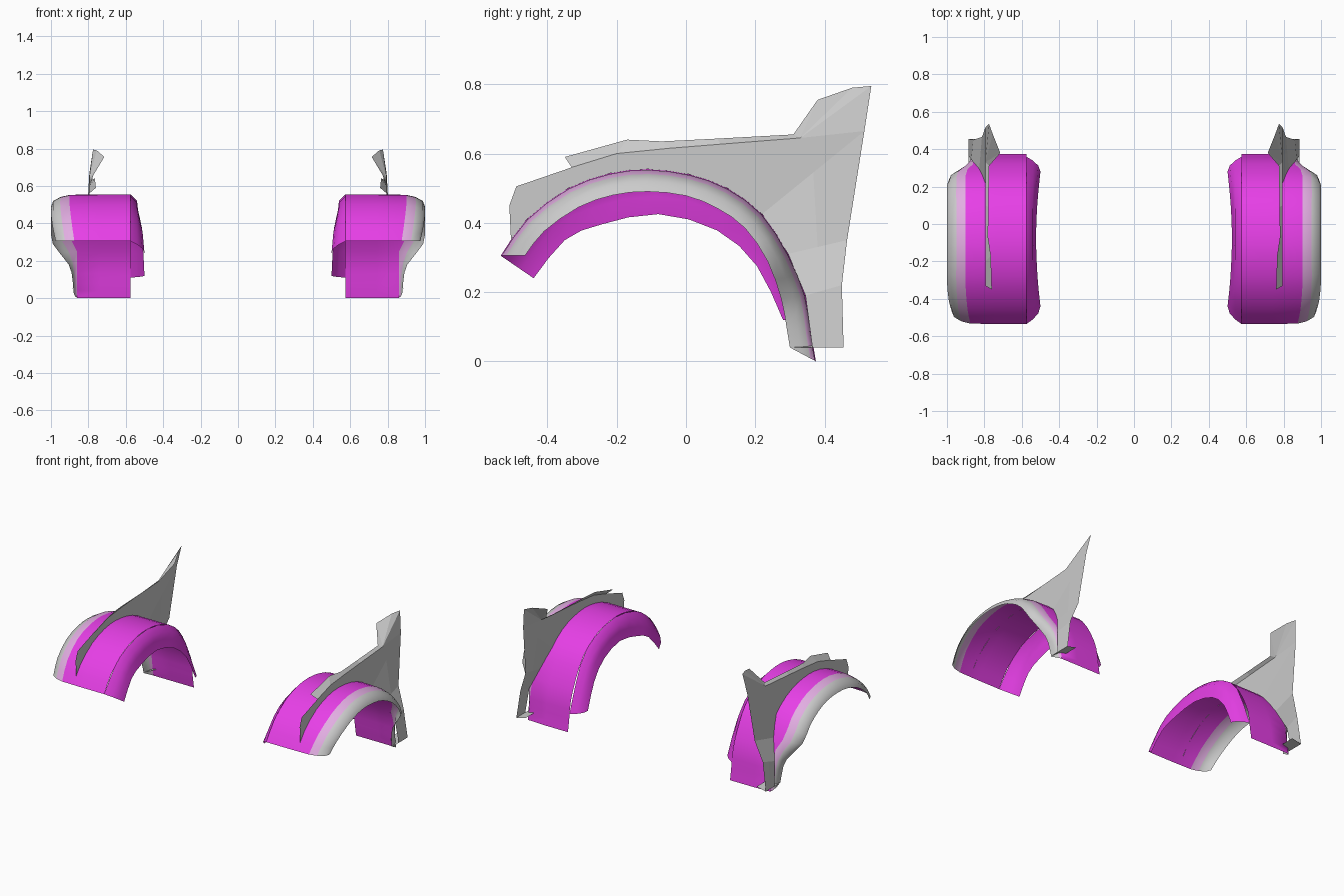
import bpy
from mathutils import Vector

if "Cube" in bpy.data.objects:
    bpy.data.objects.remove(bpy.data.objects["Cube"])


def material(name, rgb):
    m = bpy.data.materials.new(name)
    m.diffuse_color = (*rgb, 1)
    m.use_nodes = True
    m.node_tree.nodes["Principled BSDF"].inputs["Base Color"].default_value = m.diffuse_color
    return m


MAGENTA = material("magenta", (0.8, 0.05, 0.8))
MAUVE = material("mauve", (0.76, 0.42, 0.76))
GREY = material("grey", (0.75, 0.75, 0.75))


def make(name, verts, faces, mats=(), indices=None, smooth=True):
    """Sheet object mirrored to the other side of the car."""
    me = bpy.data.meshes.new(name)
    me.from_pydata([tuple(v) for v in verts], [], faces)
    for m in mats:
        me.materials.append(m)
    ob = bpy.data.objects.new(name, me)
    bpy.context.collection.objects.link(ob)
    for i, p in enumerate(me.polygons):
        if indices:
            p.material_index = indices[i]
    ob.modifiers.new("mirror", "MIRROR").use_clip = False
    if smooth:
        bpy.context.view_layer.objects.active = ob
        ob.select_set(True)
        bpy.ops.object.shade_smooth_by_angle(angle=0.8)
        ob.select_set(False)
    return ob


def loft(name, rows, mats=(), band=None, smooth=True):
    """Skin a list of cross-sections with quads."""
    n = len(rows[0])
    faces, idx = [], []
    for r in range(len(rows) - 1):
        for c in range(n - 1):
            faces.append((r * n + c, (r + 1) * n + c, (r + 1) * n + c + 1, r * n + c + 1))
            idx.append(band[c] if band else 0)
    return make(name, [v for row in rows for v in row], faces, mats, idx, smooth)


def refine(pts):
    """Double the station count with a smooth curve."""
    pts = [Vector(p) for p in pts]
    out = []
    for i in range(len(pts) - 1):
        a, b = pts[i], pts[i + 1]
        p = pts[i - 1] if i else 2 * a - b
        q = pts[i + 2] if i + 2 < len(pts) else 2 * b - a
        out += [a, (9 * (a + b) - p - q) / 16]
    return out + [pts[-1]]


# Wheel arch with rolled outer flare: outer (y, z) and flare edge (x, y, z)
outer = [(-.535, .305), (-.46, .41), (-.34, .50), (-.22, .543), (-.11, .555), (.01, .54),
         (.12, .50), (.22, .425), (.295, .31), (.345, .19), (.362, .08), (.375, .0)]
edge = [(.975, -.465, .305), (.99, -.41, .375), (1, -.31, .445), (1, -.21, .48),
        (1, -.11, .49), (1, .0, .478), (1, .09, .442), (1, .17, .385),
        (.99, .235, .29), (.905, .275, .18), (.885, .29, .10), (.88, .30, .04)]
rows = []
for o, e in zip(refine([(0, *p) for p in outer]), refine(edge)):
    w = max(.02, min(.1, e.x - .86))
    rows.append([Vector((x, o.y + (e.y - o.y) * t, o.z + (e.z - o.z) * t))
                 for x, t in ((.575, 0), (.74, 0), (e.x - w, .04), (e.x - w * .5, .22),
                              (e.x - w * .12, .55), (e.x, 1))])
loft("wheel_arch_liner", rows, (MAGENTA, MAUVE, GREY), (0, 0, 1, 2, 2))

# Inner rounded lip of the arch
lip_in = [(.50, -.44, .24), (.51, -.35, .35), (.518, -.245, .395), (.524, -.08, .425),
          (.518, .09, .378), (.508, .205, .275), (.50, .28, .12)]
lip_out = [(-.535, .305), (-.43, .437), (-.30, .518), (-.10, .555), (.11, .505),
           (.25, .383), (.36, .11)]
rows = []
for o, i in zip(refine([(0, *p) for p in lip_out]), refine(lip_in)):
    rows.append([Vector((x, o.y + (i.y - o.y) * t, o.z + (i.z - o.z) * t))
                 for x, t in ((i.x, 1), (i.x + .012, .6), (.54, .27), (.575, 0))])
loft("inner_arch_lip", rows, (MAGENTA,))


# Fender side panel: lower edge follows the arch, lower rear leans outward
def panel_x(y, z):
    return .795 + .09 * max(0, min(1, (.40 - z) / .25)) * (y > 0)


lower = [(-.505, .345)] + outer[1:10] + [(.365, .04)]
upper = [(-.51, .45), (-.49, .505), (-.33, .56), (-.20, .60), (-.05, .615), (.10, .627),
         (.33, .645), (.515, .665), (.465, .35), (.45, .22), (.455, .04)]
rows = []
for a, b in zip(lower, upper):
    mid = ((a[0] + b[0]) / 2, (a[1] + b[1]) / 2)
    rows.append([(panel_x(*p), *p) for p in (a, mid, b)])
loft("fender_panel", rows, smooth=False)

# Bonnet flange along the top of the panel
flange = [(.76, -.35, .59), (.765, -.17, .64), (.78, -.07, .635), (.778, .09, .643), (.775, .31, .655)]
loft("bonnet_flange", [((.795, *u), f) for u, f in zip(upper[2:7], flange)], smooth=False)

# Rear upper corner: outer triangle and inward flange
make("rear_corner",
     [(.795, .33, .645), (.795, .515, .665), (.775, .535, .795),
      (.755, .48, .79), (.715, .38, .755), (.775, .31, .655)],
     [(0, 1, 2), (0, 2, 3), (0, 3, 4), (0, 4, 5)], smooth=False)

# Small flange under the panel
make("bottom_flange", [(.885, .31, .04), (.885, .455, .04), (.82, .455, .055), (.82, .37, .055)],
     [(0, 3, 2, 1)], smooth=False)
